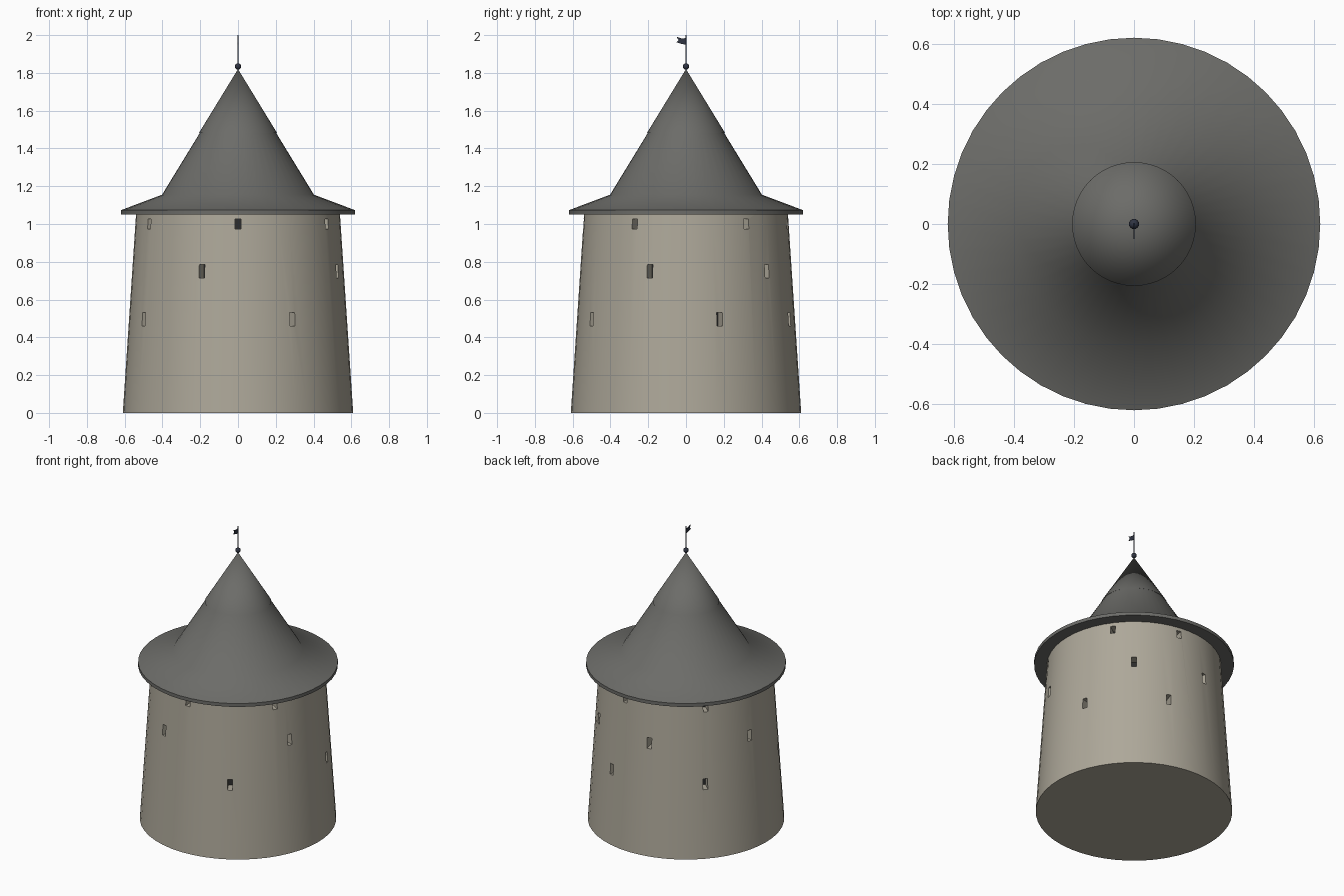
import bpy, bmesh
from math import radians, cos, sin, pi
from mathutils import Matrix, Vector

if "Cube" in bpy.data.objects:
    bpy.data.objects.remove(bpy.data.objects["Cube"])

SEGS = 48


def material(name, rgb):
    m = bpy.data.materials.new(name)
    m.diffuse_color = (*rgb, 1)
    m.use_nodes = True
    m.node_tree.nodes["Principled BSDF"].inputs["Base Color"].default_value = m.diffuse_color
    return m


STONE = material("stone", (0.42, 0.39, 0.32))
SLATE = material("slate", (0.15, 0.15, 0.14))
DARK = material("dark", (0.025, 0.025, 0.025))
IRON = material("iron", (0.03, 0.035, 0.055))


def finish(name, bm, mat):
    bmesh.ops.recalc_face_normals(bm, faces=bm.faces)
    me = bpy.data.meshes.new(name)
    bm.to_mesh(me)
    bm.free()
    ob = bpy.data.objects.new(name, me)
    bpy.context.collection.objects.link(ob)
    if mat:
        me.materials.append(mat)
    return ob


def activate(ob):
    bpy.ops.object.select_all(action='DESELECT')
    ob.select_set(True)
    bpy.context.view_layer.objects.active = ob


def smooth(ob, angle):
    activate(ob)
    bpy.ops.object.shade_smooth_by_angle(angle=radians(angle))


def lathe(name, profile, mat, segs=SEGS):
    """Closed solid of revolution; a radius of 0 becomes a pole, open ends are capped."""
    bm = bmesh.new()
    rings = []
    for r, z in profile:
        if r == 0:
            rings.append([bm.verts.new((0, 0, z))])
        else:
            rings.append([bm.verts.new((r * cos(2 * pi * i / segs), r * sin(2 * pi * i / segs), z))
                          for i in range(segs)])
    for a, b in zip(rings, rings[1:]):
        for i in range(segs):
            j = (i + 1) % segs
            if len(b) == 1:
                bm.faces.new((a[i], a[j], b[0]))
            else:
                bm.faces.new((a[i], a[j], b[j], b[i]))
    for ring in (rings[0], rings[-1]):
        if len(ring) > 1:
            bm.faces.new(ring)
    return finish(name, bm, mat)


def wall_radius(z):
    return 0.61 - 0.07 * z / 1.05


def boxes(name, mat, inner, outer, grow=0.0):
    """One box per window, spanning wall radius + inner .. + outer."""
    bm = bmesh.new()
    for z, height, angles in WINDOWS:
        for a in angles:
            r = wall_radius(z) + (inner + outer) / 2
            m = (Matrix.Rotation(radians(a), 4, 'Z') @ Matrix.Translation((r, 0, z))
                 @ Matrix.Diagonal((outer - inner, 0.031 + grow, height + grow, 1)))
            bmesh.ops.create_cube(bm, size=1, matrix=m)
    return finish(name, bm, mat)


# Window rows: height above ground, opening height, directions in degrees
WINDOWS = [
    (1.0, 0.052, (-150, -90, -30, 36, 81, 138)),
    (0.75, 0.072, (-110, -20, 50, 101, 170)),
    (0.495, 0.072, (-150, -60, 18, 72, 137)),
]

# Tapered wall with recessed window slits
wall = lathe("tower_wall", [(wall_radius(0), 0), (wall_radius(1.06), 1.06)], STONE)
cutter = boxes("window_cutter", None, -0.075, 0.06)
cutter.hide_render = True
mod = wall.modifiers.new("windows", 'BOOLEAN')
mod.operation = 'DIFFERENCE'
mod.solver = 'EXACT'
mod.object = cutter
activate(wall)
bpy.ops.object.modifier_apply(modifier=mod.name)
bpy.data.objects.remove(cutter)
smooth(wall, 30)

# Dark panes at the back of the slits
boxes("window_panes", DARK, -0.085, -0.074, 0.002)

# Flared roof with a thin rim, and an overlapping upper cap
roof = lathe("roof", [(0.5, 1.05), (0.62, 1.05), (0.62, 1.073), (0.402, 1.155),
                      (0.199, 1.487), (0.206, 1.483), (0, 1.82)], SLATE)
smooth(roof, 45)

# Finial ball and flagpole
bm = bmesh.new()
bmesh.ops.create_uvsphere(bm, u_segments=16, v_segments=10, radius=0.017,
                          matrix=Matrix.Translation((0, 0, 1.834)))
smooth(finish("finial_ball", bm, IRON), 40)
smooth(lathe("flagpole", [(0.004, 1.8), (0.003, 2.0)], IRON, 8), 40)

# Swallow-tailed pennant flying towards the front
bm = bmesh.new()
top = [(0, 1.985), (-0.018, 1.981), (-0.034, 1.986), (-0.05, 1.991)]
bottom = [(0, 1.95), (-0.018, 1.952), (-0.034, 1.957), (-0.05, 1.962)]
outline = top + [(-0.04, 1.974)] + bottom[::-1]
front = bm.faces.new([bm.verts.new((-0.0015, y, z)) for y, z in outline])
side = bmesh.ops.extrude_face_region(bm, geom=[front])
bmesh.ops.translate(bm, vec=Vector((0.003, 0, 0)),
                    verts=[v for v in side["geom"] if isinstance(v, bmesh.types.BMVert)])
finish("flag", bm, IRON)
